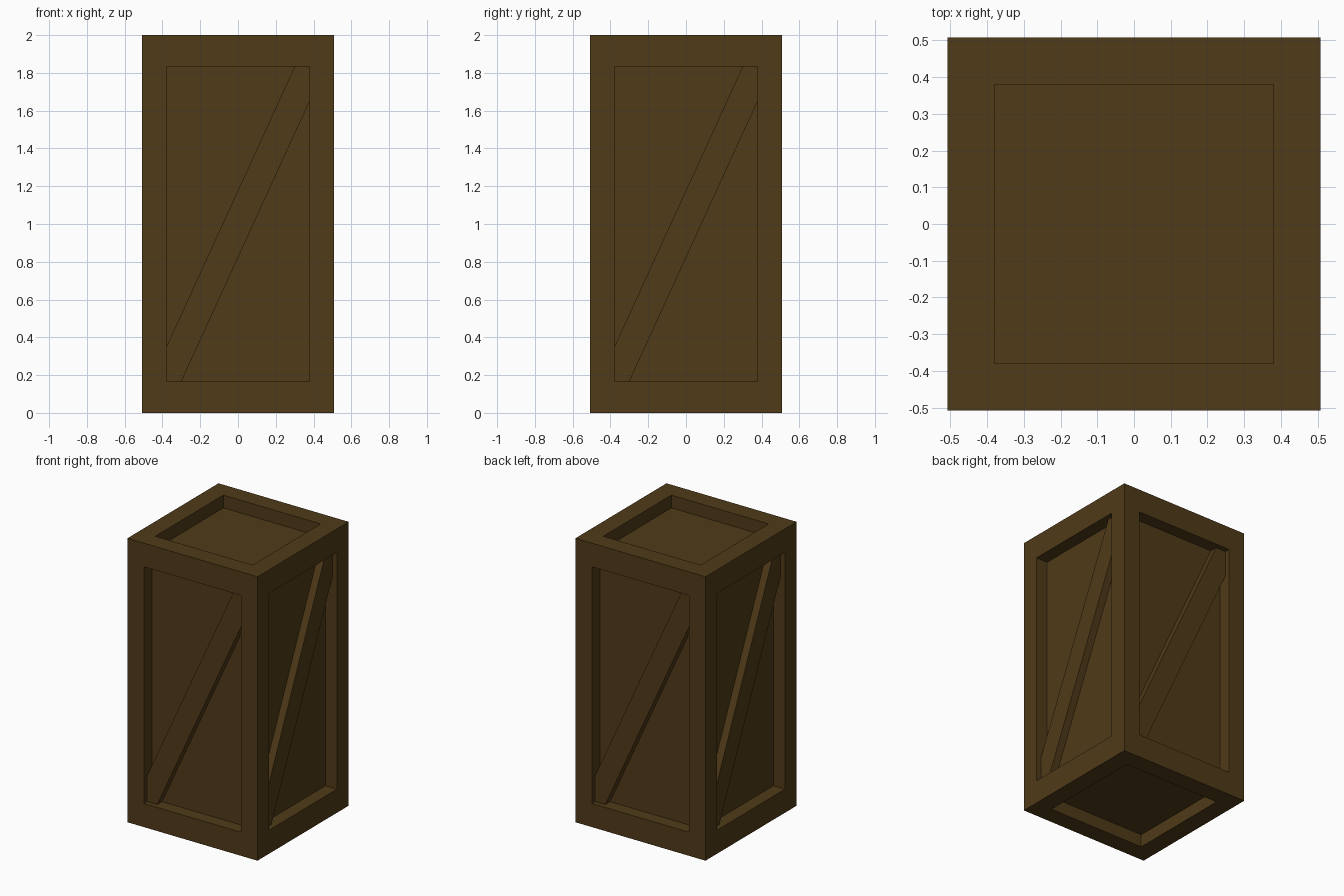
import bpy, bmesh, math
from mathutils import Matrix

if "Cube" in bpy.data.objects:
    bpy.data.objects.remove(bpy.data.objects["Cube"])

HALF, HEIGHT = 0.507, 2.0            # outer size
RIM_SIDE, RIM_END = 0.128, 0.166     # border widths
RECESS, BRACE_INSET = 0.09, 0.037    # panel depth, brace face depth

wood = bpy.data.materials.new("dark_wood")
wood.diffuse_color = (0.08, 0.043, 0.009, 1)
wood.use_nodes = True
wood.node_tree.nodes["Principled BSDF"].inputs["Base Color"].default_value = wood.diffuse_color


def add_object(name, bm):
    bmesh.ops.recalc_face_normals(bm, faces=bm.faces[:])
    mesh = bpy.data.meshes.new(name)
    bm.to_mesh(mesh)
    bm.free()
    mesh.materials.append(wood)
    obj = bpy.data.objects.new(name, mesh)
    bpy.context.collection.objects.link(obj)
    return obj


# Crate body: box with a sunken panel in each of its six faces
bm = bmesh.new()
bmesh.ops.create_cube(bm, size=1, matrix=Matrix.Translation((0, 0, HEIGHT / 2))
                      @ Matrix.Diagonal((2 * HALF, 2 * HALF, HEIGHT, 1)))
bm.normal_update()
panels = bm.faces[:]
bmesh.ops.inset_individual(bm, faces=panels, thickness=RIM_SIDE, use_even_offset=True)
for f in panels:
    if abs(f.normal.z) < 0.5:        # wider border at top and bottom of the sides
        for v in f.verts:
            v.co.z = RIM_END if v.co.z < HEIGHT / 2 else HEIGHT - RIM_END
bm.normal_update()
bmesh.ops.inset_individual(bm, faces=panels, thickness=0, depth=-RECESS)
add_object("crate_body", bm)


# Diagonal braces: one clipped plank per side panel
def brace(name, angle):
    w = HALF - RIM_SIDE
    profile = [(-w, RIM_END), (-0.30, RIM_END), (w, 1.65),
               (w, HEIGHT - RIM_END), (0.30, HEIGHT - RIM_END), (-w, 0.35)]
    bm = bmesh.new()
    front = -HALF + BRACE_INSET
    face = bm.faces.new([bm.verts.new((x, front, z)) for x, z in profile])
    ext = bmesh.ops.extrude_face_region(bm, geom=[face], use_keep_orig=True)
    back = [g for g in ext["geom"] if isinstance(g, bmesh.types.BMVert)]
    bmesh.ops.translate(bm, verts=back, vec=(0, RECESS - BRACE_INSET + 0.005, 0))
    bmesh.ops.rotate(bm, verts=bm.verts[:], cent=(0, 0, 0),
                     matrix=Matrix.Rotation(angle, 3, 'Z'))
    add_object(name, bm)


for i, side in enumerate(("front", "right", "back", "left")):
    brace(side + "_brace", i * math.pi / 2)
